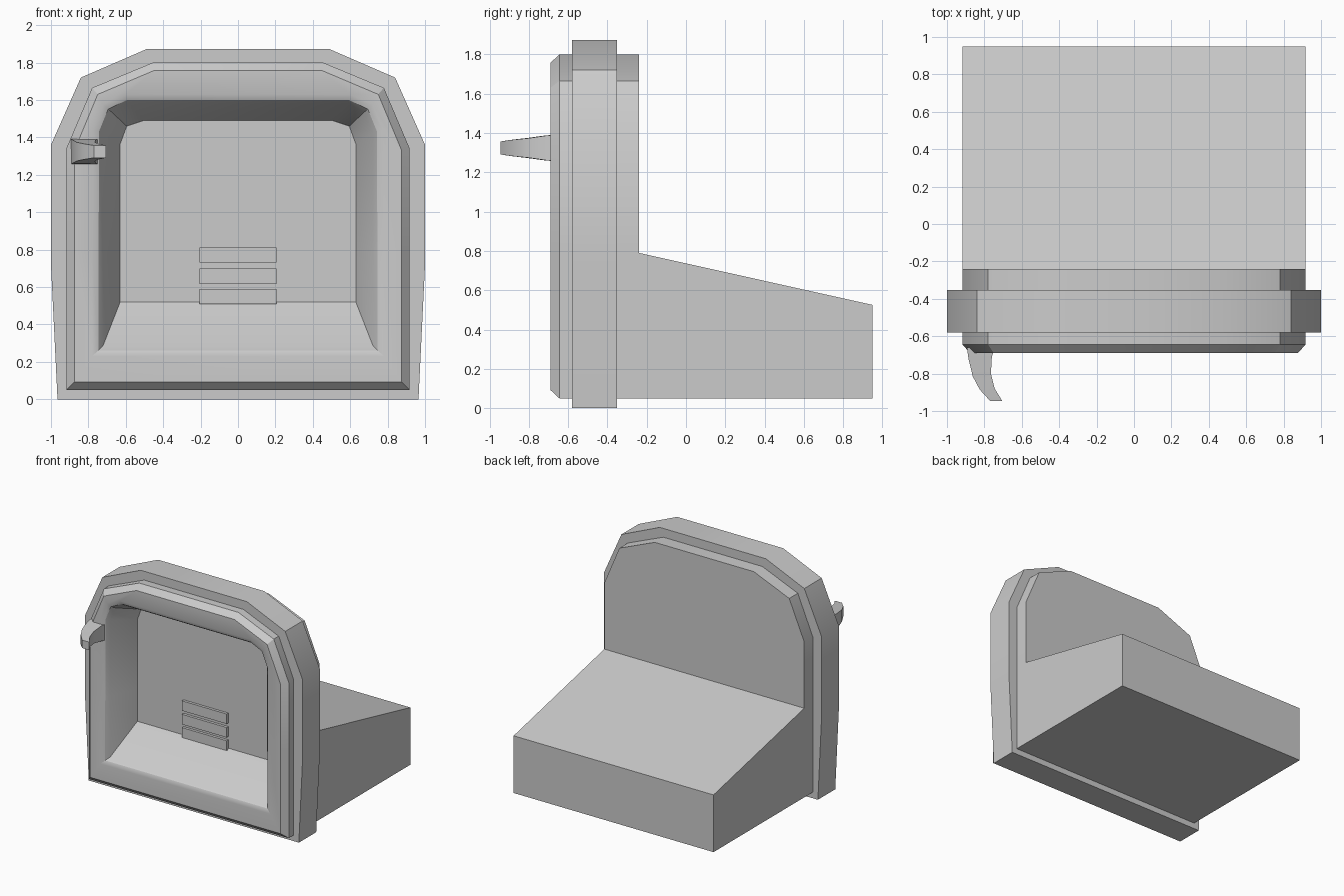
import bpy, bmesh

if "Cube" in bpy.data.objects:
    bpy.data.objects.remove(bpy.data.objects["Cube"])


def finish(name, bm, angle=0.52):
    bmesh.ops.recalc_face_normals(bm, faces=bm.faces)
    me = bpy.data.meshes.new(name)
    bm.to_mesh(me)
    bm.free()
    ob = bpy.data.objects.new(name, me)
    bpy.context.collection.objects.link(ob)
    bpy.ops.object.select_all(action='DESELECT')
    ob.select_set(True)
    bpy.context.view_layer.objects.active = ob
    bpy.ops.object.shade_smooth_by_angle(angle=angle)
    return ob


def ring(bm, half, y):
    """Closed arch loop from its right half (bottom to top), mirrored in x."""
    pts = half + [(-x, z) for x, z in reversed(half)]
    return [bm.verts.new((x, y, z)) for x, z in pts]


def bridge(bm, a, b, closed=True):
    n = len(a)
    for i in range(n if closed else n - 1):
        j = (i + 1) % n
        bm.faces.new((a[i], a[j], b[j], b[i]))


# Right halves of the arch outlines
BODY = [(.918, .05), (.918, .79), (.918, 1.34), (.78, 1.665), (.455, 1.80)]
FRONT = [(.875, .092), (.875, .79), (.875, 1.33), (.75, 1.63), (.45, 1.757)]
LIP = [(.78, .23), (.78, .79), (.775, 1.44), (.72, 1.575), (.60, 1.63)]
MOUTH = [(.722, .285), (.72, .79), (.72, 1.425), (.675, 1.535), (.585, 1.58)]
BACK = [(.63, .52), (.63, .79), (.63, 1.365), (.595, 1.46), (.505, 1.49)]
BAND = [(.965, 0), (1.0, .72), (1.0, 1.36), (.84, 1.72), (.487, 1.873)]
MID = [(a[0] * .42 + b[0] * .58, a[1] * .42 + b[1] * .58) for a, b in zip(LIP, MOUTH)]

# Body: arched shell with hollow front and a sloping rear block
bm = bmesh.new()
rings = [ring(bm, h, y) for h, y in (
    (BODY, -.24), (BODY, -.645), (FRONT, -.69), (LIP, -.69),
    (MID, -.677), (MOUTH, -.645), (BACK, -.42))]
for a, b in zip(rings, rings[1:]):
    bridge(bm, a, b)
bm.faces.new(rings[-1])
rear = rings[0]
bm.faces.new(rear[1:-1])
end = [bm.verts.new((x, .95, z)) for x, z in
       ((.918, .05), (.918, .525), (-.918, .525), (-.918, .05))]
bridge(bm, [rear[0], rear[1], rear[-2], rear[-1]], end, closed=False)
bm.faces.new((rear[-1], rear[0], end[0], end[3]))
bm.faces.new(end)
finish("body", bm)

# Raised band around the shell
bm = bmesh.new()
loops = [ring(bm, h, y) for h, y in
         ((BODY, -.58), (BAND, -.58), (BAND, -.352), (BODY, -.352))]
for i in range(4):
    bridge(bm, loops[i], loops[(i + 1) % 4])
finish("outer_band", bm)

# Three slats on the recess back wall
for i, (z0, z1) in enumerate(((.508, .59), (.617, .70), (.73, .812))):
    bm = bmesh.new()
    bmesh.ops.create_cube(bm, size=1)
    for v in bm.verts:
        v.co = (v.co.x * .412, -.425 + v.co.y * .035,
                (z0 + z1) / 2 + v.co.z * (z1 - z0))
    finish(f"slat_{i + 1}", bm)

# Curved, tapering hook: (outer x, outer y, inner x, inner y, half height)
bm = bmesh.new()
sections = []
for xo, yo, xi, yi, h in ((-.893, -.66, -.745, -.66, .068),
                          (-.885, -.72, -.76, -.71, .063),
                          (-.862, -.815, -.765, -.80, .050),
                          (-.825, -.885, -.745, -.88, .042),
                          (-.77, -.945, -.705, -.945, .033)):
    sections.append([bm.verts.new((x, y, 1.324 + s * h)) for x, y, s in
                     ((xo, yo, -1), (xi, yi, -1), (xi, yi, 1), (xo, yo, 1))])
for a, b in zip(sections, sections[1:]):
    bridge(bm, a, b)
bm.faces.new(sections[0])
bm.faces.new(sections[-1])
finish("hook", bm)
